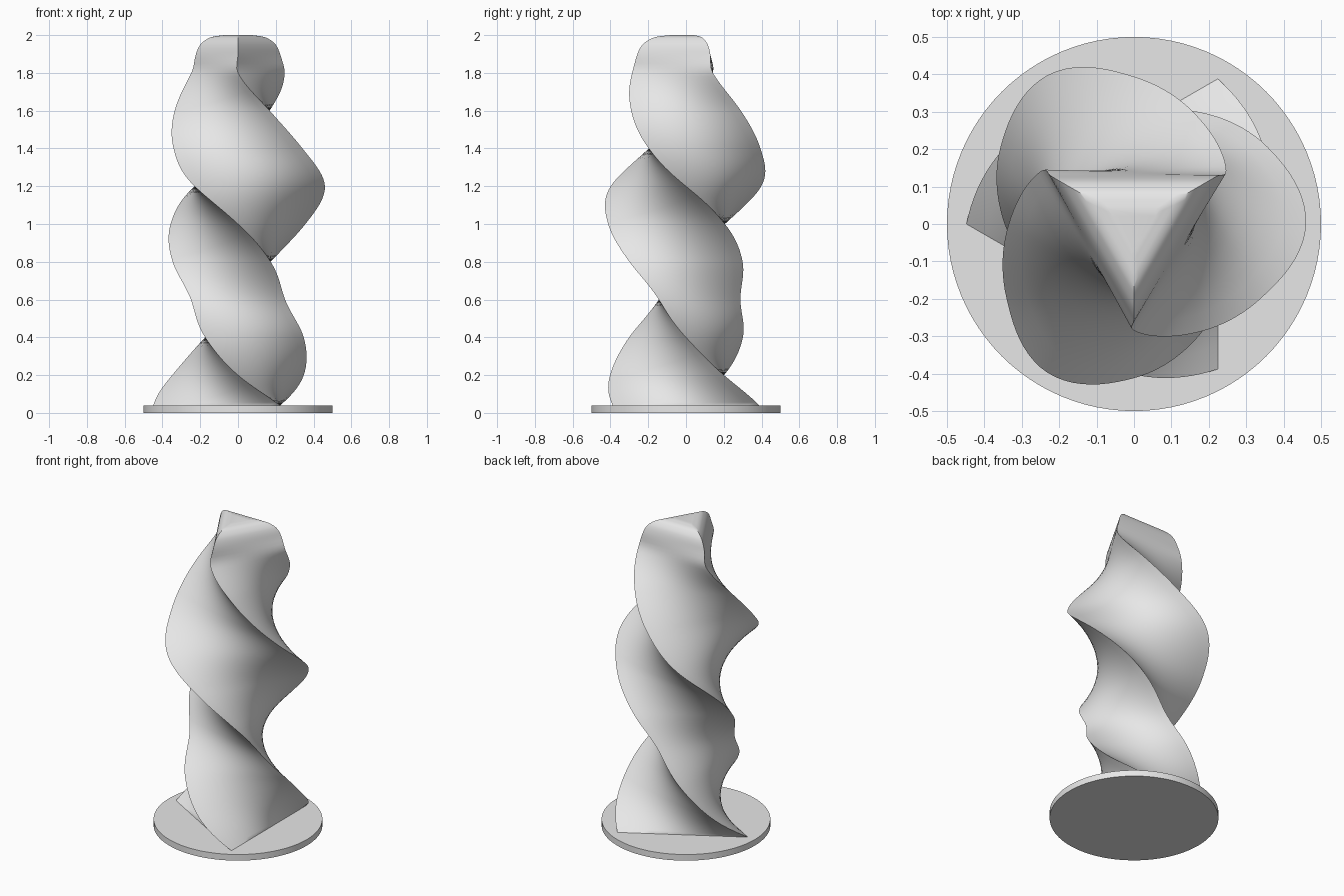
import bpy, bmesh
from math import sin, cos, radians, pi

cube = bpy.data.objects.get("Cube")
if cube:
    bpy.data.objects.remove(cube)

# One plain grey material
grey = bpy.data.materials.new("plain_grey")
grey.use_nodes = True
grey.diffuse_color = (0.8, 0.8, 0.8, 1)
grey.node_tree.nodes["Principled BSDF"].inputs["Base Color"].default_value = (0.8, 0.8, 0.8, 1)


def finish(obj, angle):
    obj.data.materials.append(grey)
    bpy.ops.object.select_all(action="DESELECT")
    obj.select_set(True)
    bpy.context.view_layer.objects.active = obj
    bpy.ops.object.shade_smooth_by_angle(angle=radians(angle))


# Round base plate
BASE_H = 0.04
bpy.ops.mesh.primitive_cylinder_add(vertices=96, radius=0.5, depth=BASE_H,
                                    location=(0, 0, BASE_H / 2))
base = bpy.context.object
base.name = "round_base"
finish(base, 30)

# Column sections: corner radius per level, each level turned by a fixed step
STEP = -30
radii = [0.448, 0.402, 0.348, 0.288, 0.346, 0.412, 0.46, 0.394, 0.335, 0.285]
sections = [(max(BASE_H, 0.2 * i), r, 180 + STEP * i) for i, r in enumerate(radii)]
# Untwisted rounded top
top_turn = sections[-1][2]
sections += [(z, r, top_turn) for z, r in
             [(1.9, 0.257), (1.95, 0.23), (1.98, 0.187), (1.993, 0.145), (2.0, 0.08)]]


def slope(i, k):
    a, b = sections[max(i - 1, 0)], sections[min(i + 1, len(sections) - 1)]
    return (b[k] - a[k]) / (b[0] - a[0])


def blend(i, t, k):
    """Smooth curve through component k between sections i and i + 1."""
    a, b = sections[i], sections[i + 1]
    h = b[0] - a[0]
    return ((1 + 2 * t) * (1 - t) ** 2 * a[k] + t * (1 - t) ** 2 * h * slope(i, k)
            + t * t * (3 - 2 * t) * b[k] + t * t * (t - 1) * h * slope(i + 1, k))


# Densely sampled levels, with a short foot sunk into the base
z0, r0, a0 = sections[0]
levels = [(z0 / 2, r0, a0)]
for i in range(len(sections) - 1):
    n = 10 if i < len(radii) - 1 else 4
    for j in range(n):
        t = j / n
        z = sections[i][0] + t * (sections[i + 1][0] - sections[i][0])
        levels.append((z, blend(i, t, 1), blend(i, t, 2)))
levels.append(sections[-1])

# Loft straight-sided triangles through the levels
SIDE = 12
bm = bmesh.new()
rings = []
for z, r, turn in levels:
    corners = [(r * cos(radians(turn) + k * 2 * pi / 3),
                r * sin(radians(turn) + k * 2 * pi / 3)) for k in range(3)]
    ring = []
    for k in range(3):
        (ax, ay), (bx, by) = corners[k], corners[(k + 1) % 3]
        for s in range(SIDE):
            f = s / SIDE
            ring.append(bm.verts.new((ax + (bx - ax) * f, ay + (by - ay) * f, z)))
    rings.append(ring)
count = 3 * SIDE
for low, high in zip(rings, rings[1:]):
    for k in range(count):
        m = (k + 1) % count
        bm.faces.new((low[k], low[m], high[m], high[k]))
bm.faces.new(rings[-1])
bm.faces.new(rings[0][::-1])
bmesh.ops.recalc_face_normals(bm, faces=bm.faces)

mesh = bpy.data.meshes.new("twisted_column")
bm.to_mesh(mesh)
bm.free()
column = bpy.data.objects.new("twisted_column", mesh)
bpy.context.collection.objects.link(column)
finish(column, 40)
